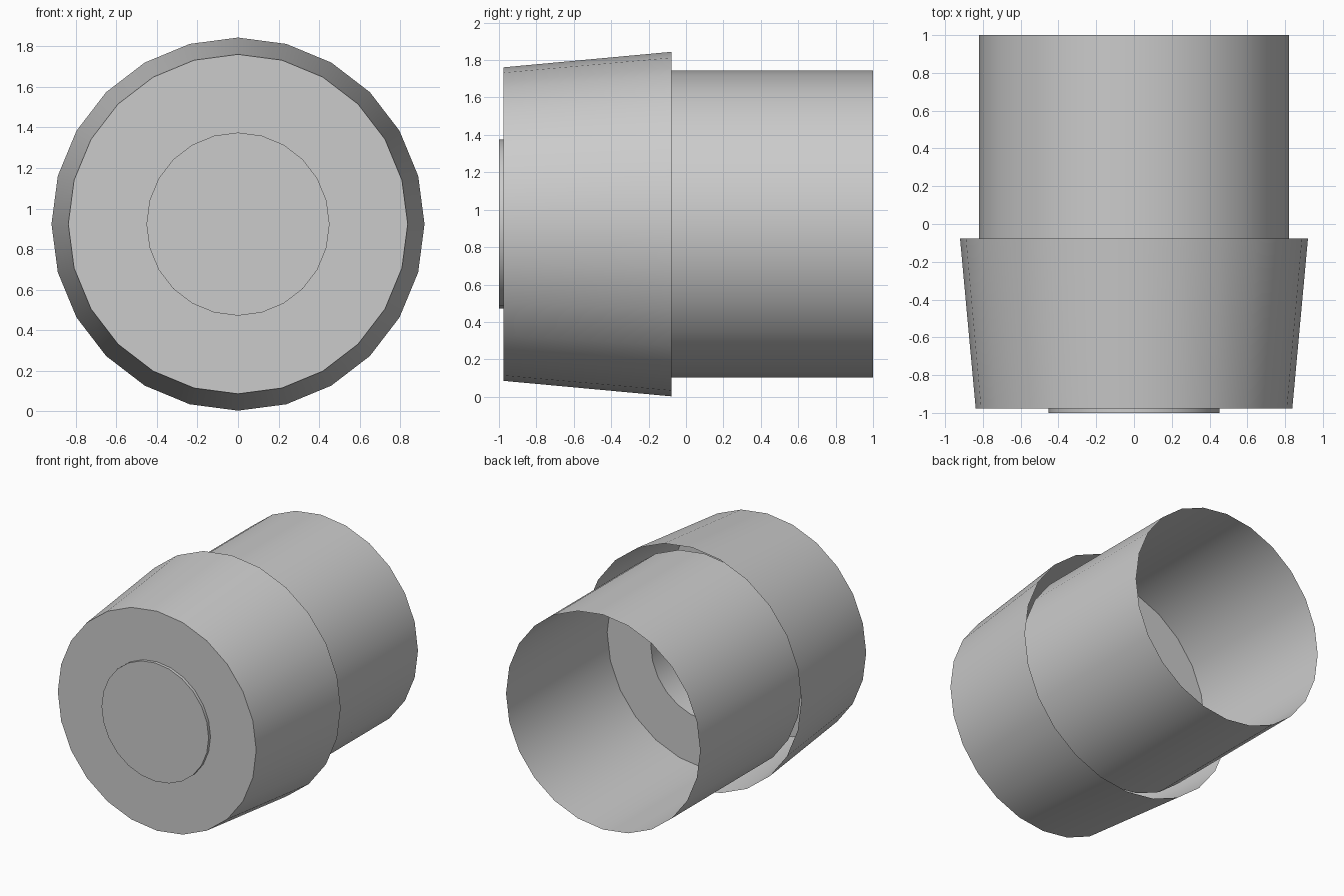
import bpy, bmesh, math

SIDES = 24
AXIS_Z = 0.923

if "Cube" in bpy.data.objects:
    bpy.data.objects.remove(bpy.data.objects["Cube"])


def make_material(name, rgb):
    mat = bpy.data.materials.new(name)
    mat.use_nodes = True
    colour = (*rgb, 1.0)
    mat.diffuse_color = colour
    mat.node_tree.nodes["Principled BSDF"].inputs["Base Color"].default_value = colour
    return mat


def lathe(name, profile, mat, cap_start=False):
    """Spin (radius, y) points around the lengthwise axis as a thin open shell."""
    bm = bmesh.new()
    rings = []
    for radius, y in profile:
        ring = []
        for i in range(SIDES):
            a = math.tau * i / SIDES
            ring.append(bm.verts.new((radius * math.cos(a), y, radius * math.sin(a))))
        rings.append(ring)
    for a, b in zip(rings, rings[1:]):
        for i in range(SIDES):
            j = (i + 1) % SIDES
            bm.faces.new((a[i], b[i], b[j], a[j]))
    if cap_start:
        bm.faces.new(rings[0])
    bmesh.ops.recalc_face_normals(bm, faces=bm.faces)
    mesh = bpy.data.meshes.new(name)
    bm.to_mesh(mesh)
    bm.free()
    mesh.materials.append(mat)
    obj = bpy.data.objects.new(name, mesh)
    obj.location.z = AXIS_Z
    bpy.context.collection.objects.link(obj)
    bpy.ops.object.select_all(action="DESELECT")
    obj.select_set(True)
    bpy.context.view_layer.objects.active = obj
    bpy.ops.object.shade_smooth_by_angle(angle=math.radians(30))
    return obj


grey = make_material("plain grey", (0.6, 0.6, 0.6))

# Flared collar: front plate around the boss, then the widening skirt, open behind
lathe("flared_collar", [(0.452, -0.977), (0.838, -0.977), (0.921, -0.077)], grey)

# Inner sleeve: closed boss, narrow neck, shoulder, then the wide barrel, open behind
lathe("stepped_barrel", [(0.452, -1.0), (0.452, -0.22), (0.82, -0.22), (0.82, 1.0)],
      grey, cap_start=True)
